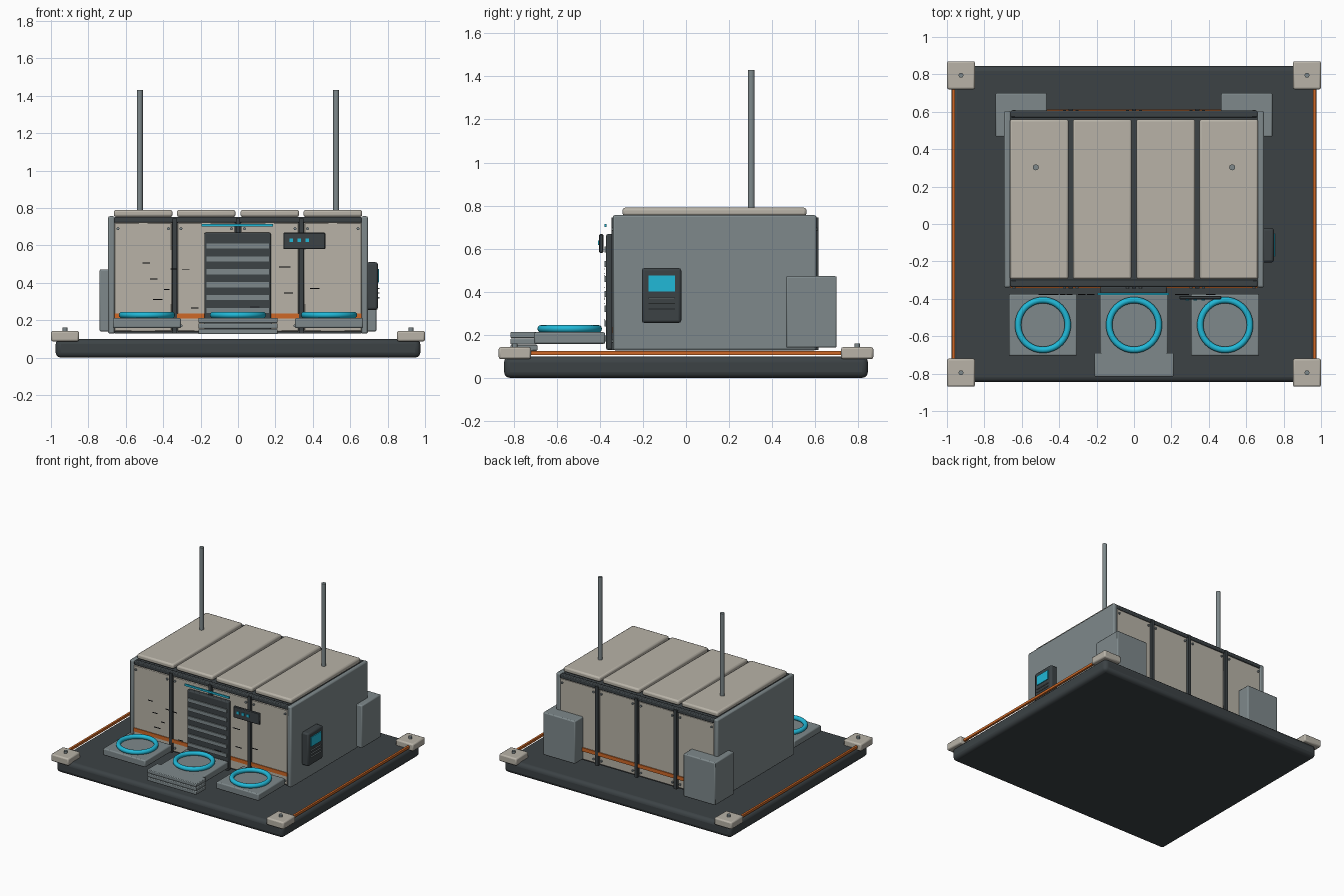
import bpy, math

if "Cube" in bpy.data.objects:
    bpy.data.objects.remove(bpy.data.objects["Cube"])


def mat(name, rgb):
    m = bpy.data.materials.new(name)
    m.diffuse_color = (*rgb, 1)
    m.use_nodes = True
    m.node_tree.nodes["Principled BSDF"].inputs["Base Color"].default_value = m.diffuse_color
    return m


BEIGE = mat("beige", (0.48, 0.45, 0.39))
GREY = mat("grey", (0.21, 0.25, 0.26))
DARK = mat("dark", (0.045, 0.055, 0.06))
BLACK = mat("black", (0.012, 0.013, 0.015))
CYAN = mat("cyan", (0.015, 0.48, 0.68))
ORANGE = mat("orange", (0.62, 0.14, 0.02))


def finish(name, m, smooth=True):
    o = bpy.context.object
    o.name = name
    o.data.materials.append(m)
    if smooth:
        bpy.ops.object.shade_smooth_by_angle(angle=math.radians(35))
    return o


def box(name, x, y, z, m, bevel=0.0, seg=2):
    """Box from (min, max) ranges, with optional rounded edges."""
    bpy.ops.mesh.primitive_cube_add(size=1, location=[sum(r) / 2 for r in (x, y, z)])
    bpy.context.object.scale = [abs(r[1] - r[0]) for r in (x, y, z)]
    bpy.ops.object.transform_apply(location=False, rotation=False, scale=True)
    o = finish(name, m, bevel > 0)
    if bevel:
        b = o.modifiers.new("bevel", "BEVEL")
        b.width, b.segments = bevel, seg
        b.limit_method = "ANGLE"
        while len(o.modifiers) > 1 and o.modifiers[0] != b:
            o.modifiers.move(o.modifiers.find("bevel"), 0)
    return o


def rod(name, loc, r, depth, m, axis="Z", verts=16):
    rot = (math.pi / 2, 0, 0) if axis == "Y" else (0, 0, 0)
    bpy.ops.mesh.primitive_cylinder_add(vertices=verts, radius=r, depth=depth,
                                        location=loc, rotation=rot)
    return finish(name, m)


def span(c, w):
    return (c - w / 2, c + w / 2)


# Base slab with edge strips
box("base_slab", (-0.975, 0.975), (-0.845, 0.845), (0, 0.1), DARK, 0.028, 3)
for s in (-1, 1):
    box("edge_strip", span(s * 0.964, 0.016), (-0.75, 0.75), (0.107, 0.125), ORANGE)
    # Corner blocks with bolts
    for t in (-1, 1):
        box("corner_block", span(s * 0.925, 0.15), span(t * 0.795, 0.15),
            (0.087, 0.143), BEIGE, 0.01)
        rod("corner_bolt", (s * 0.925, t * 0.795, 0.15), 0.013, 0.02, GREY)

# Main housing
box("housing_core", (-0.66, 0.66), (-0.325, 0.59), (0.13, 0.745), DARK)
for s in (-1, 1):
    box("side_wall", span(s * 0.677, 0.036), (-0.34, 0.605), (0.128, 0.756), GREY, 0.01)
    box("rear_corner_box", span(s * 0.603, 0.274), (0.465, 0.70), (0.14, 0.472), GREY, 0.008)
    rod("antenna", (s * 0.525, 0.303, 1.1), 0.016, 0.66, GREY)

# Front and rear cladding, screws and roof panels
for cx in (-0.507, -0.17, 0.17, 0.507):
    box("roof_panel", span(cx, 0.314), (-0.295, 0.56), (0.752, 0.79), BEIGE, 0.012)
    for name, y, out in (("front", -0.33, -1), ("rear", 0.595, 1)):
        box(name + "_panel", span(cx, 0.308), span(y, 0.012), (0.14, 0.722), BEIGE, 0.004, 1)
        for dx in (-0.135, 0.135):
            for z in (0.17, 0.69):
                rod("panel_screw", (cx + dx, y + out * 0.009, z), 0.008, 0.012, GREY, "Y", 10)
for y, out in ((-0.318, -1), (0.588, 1)):
    box("top_beam", (-0.66, 0.66), span(y, 0.036), (0.722, 0.752), DARK, 0.006)
    box("orange_band", (-0.66, 0.66), span(y + out * 0.02, 0.008), (0.208, 0.236), ORANGE)
    for x in (-0.338, 0, 0.338):
        box("seam_rib", span(x, 0.024), span(y + out * 0.016, 0.024), (0.13, 0.745), DARK)

# Louvred front door
box("door", (-0.18, 0.176), (-0.371, -0.335), (0.13, 0.668), DARK, 0.008)
for i in range(7):
    slat = box("door_slat", (-0.168, 0.165), (-0.379, -0.366), span(0.597 - i * 0.069, 0.028), GREY)
box("door_light", (-0.195, 0.188), (-0.379, -0.369), (0.7, 0.715), CYAN)

# Status plate beside the door
box("status_plate", (0.242, 0.467), (-0.403, -0.384), (0.58, 0.668), DARK, 0.004, 1)
for x in (0.285, 0.327, 0.37):
    box("status_light", span(x, 0.02), (-0.409, -0.401), span(0.628, 0.02), CYAN)

# Thin scuff marks in front of the cladding
for x, z, w in ((-0.49, 0.505, 0.04), (-0.345, 0.475, 0.03), (-0.28, 0.47, 0.04),
                (-0.45, 0.42, 0.04), (-0.38, 0.365, 0.03), (-0.43, 0.31, 0.05),
                (-0.23, 0.265, 0.04), (0.25, 0.485, 0.06), (0.27, 0.345, 0.05),
                (0.41, 0.37, 0.05), (0.09, 0.27, 0.05)):
    box("scuff_mark", span(x, w), (-0.379, -0.375), span(z, 0.005), BLACK)

# Control console on the right wall
box("console", (0.685, 0.748), (-0.205, -0.022), (0.255, 0.51), DARK, 0.012)
box("console_screen", (0.742, 0.754), (-0.175, -0.052), (0.402, 0.475), CYAN)
for z in (0.37, 0.345, 0.32):
    box("console_slot", (0.745, 0.756), (-0.175, -0.052), span(z, 0.006), GREY)

# Landing pads with glowing rings
for x, w in ((-0.487, 0.365), (0, 0.365), (0.487, 0.365)):
    box("pad", span(x, w), (-0.705, -0.375), (0.158, 0.212), GREY, 0.008)
    bpy.ops.mesh.primitive_torus_add(major_segments=48, minor_segments=12, major_radius=0.133,
                                     minor_radius=0.017, location=(x, -0.54, 0.228))
    finish("pad_ring", CYAN)

# Front steps
for i in range(3):
    box("step", (-0.212, 0.212), (-0.815, -0.69), span(0.139 + i * 0.03, 0.027), GREY, 0.005)
